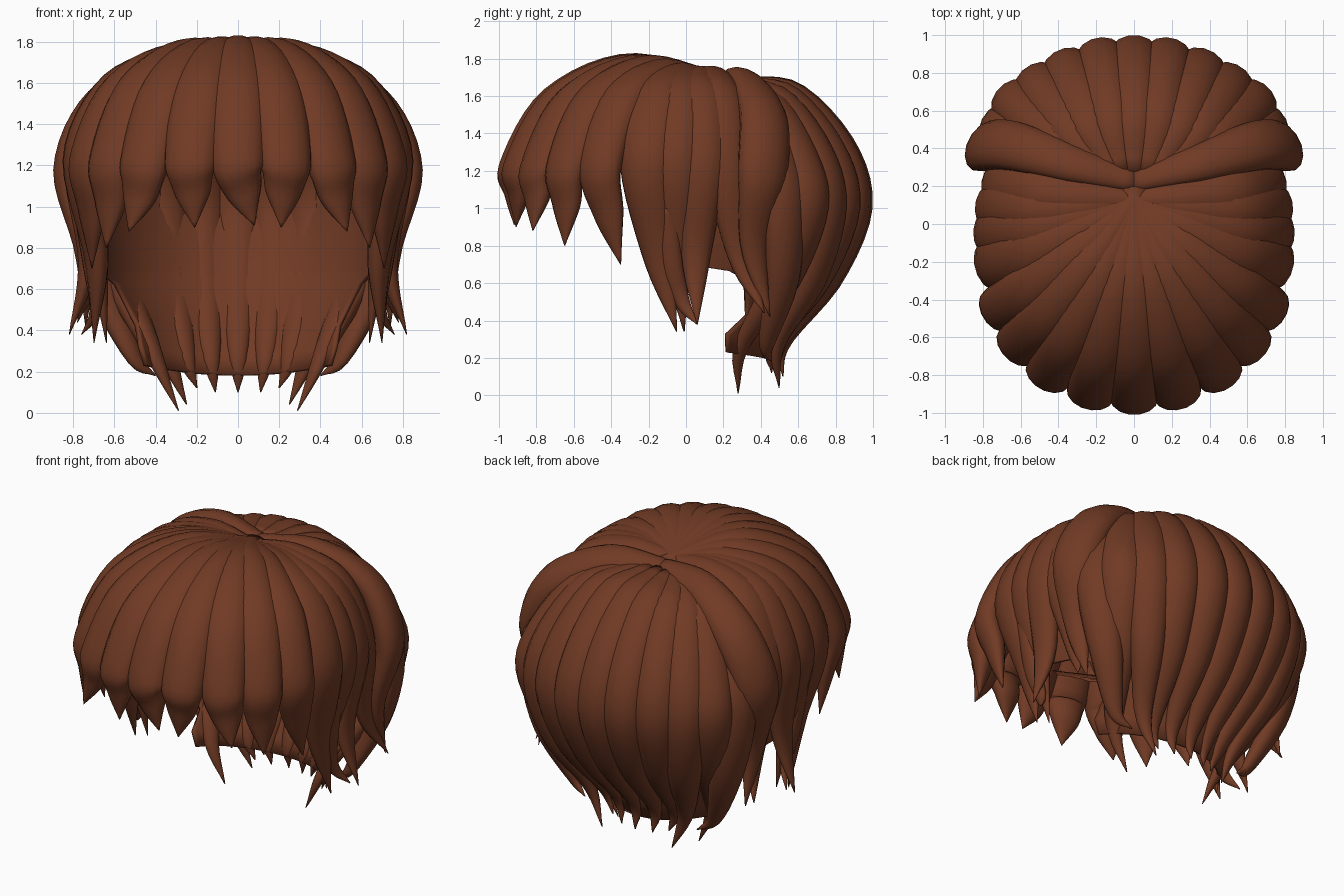
import bpy, bmesh, math
from mathutils import Vector

if "Cube" in bpy.data.objects:
    bpy.data.objects.remove(bpy.data.objects["Cube"])

mat = bpy.data.materials.new("brown_hair")
mat.diffuse_color = (0.165, 0.043, 0.018, 1)
mat.use_nodes = True
mat.node_tree.nodes["Principled BSDF"].inputs["Base Color"].default_value = mat.diffuse_color
CENTER = Vector((0, 0, 0.95))


def finish(bm, name):
    bmesh.ops.remove_doubles(bm, verts=bm.verts, dist=0.0005)
    bmesh.ops.recalc_face_normals(bm, faces=bm.faces)
    me = bpy.data.meshes.new(name)
    bm.to_mesh(me)
    bm.free()
    me.materials.append(mat)
    for p in me.polygons:
        p.use_smooth = True
    ob = bpy.data.objects.new(name, me)
    bpy.context.collection.objects.link(ob)
    return ob


def spline(vals, t):
    """Catmull-Rom through a list of vectors, t from 0 to 1"""
    n = len(vals) - 1
    i = min(int(t * n), n - 1)
    u = t * n - i
    b, c = vals[i], vals[i + 1]
    a = vals[i - 1] if i else b * 2 - c
    d = vals[i + 2] if i + 2 <= n else c * 2 - b
    return 0.5 * (2 * b + (c - a) * u + (2 * a - 5 * b + 4 * c - d) * u * u
                  + (3 * b - a - 3 * c + d) * u ** 3)


def lock(name, pts, widths, sx=1, flat=0.65, steps=28, sides=14):
    """Tapered lock whose outer face follows pts; widths are half widths"""
    P = [Vector((p[0] * sx, p[1], p[2])) for p in pts]
    W = [Vector((w, 0, 0)) for w in widths]
    bm = bmesh.new()
    rings = []
    for s in range(steps + 1):
        t = s / steps
        p = spline(P, t)
        w = max(spline(W, t).x, 0.002)
        tan = (spline(P, min(t + 0.01, 1)) - spline(P, max(t - 0.01, 0))).normalized()
        out = p - CENTER
        out.z *= 0.6 if out.z > 0 else 0.1
        out = (out - tan * out.dot(tan)).normalized()
        side = tan.cross(out)
        d = w * flat
        c = p - out * d
        rings.append([bm.verts.new(c + side * w * math.cos(a) + out * d * math.sin(a))
                      for a in (2 * math.pi * k / sides for k in range(sides))])
    for r, q in zip(rings, rings[1:]):
        for k in range(sides):
            m = (k + 1) % sides
            bm.faces.new((r[k], r[m], q[m], q[k]))
    bm.faces.new(rings[0])
    bm.faces.new(rings[-1])
    return finish(bm, name)


# inner cap: rows of z, half width, front depth, back depth, half sweep in degrees
rows = [(1.71, .02, .02, .02, 180), (1.67, .3, .35, .38, 180), (1.55, .54, .64, .62, 180),
        (1.42, .66, .77, .76, 180), (1.3, .72, .84, .84, 180), (1.2, .74, .85, .87, 112),
        (1.0, .74, .85, .88, 96), (.69, .69, .8, .75, 85), (.665, .685, .8, .74, 72),
        (.62, .67, .8, .715, 64), (.42, .59, .8, .61, 58), (.27, .53, .8, .53, 66),
        (.18, .51, .8, .5, 64)]
bm = bmesh.new()
N = 48
grid = []
for z, rx, yf, yb, A in rows:
    line = []
    for k in range(N + 1):
        a = math.radians(A) * (2 * k / N - 1)
        c = math.cos(a)
        lift = 0.06 * math.sin(a) ** 2 if z < 0.3 else 0
        line.append(bm.verts.new((rx * math.sin(a), c * (yb if c > 0 else yf), z + lift)))
    grid.append(line)
for r, q in zip(grid, grid[1:]):
    for k in range(N):
        bm.faces.new((r[k], r[k + 1], q[k + 1], q[k]))
cap = finish(bm, "inner_cap")
sol = cap.modifiers.new("thickness", 'SOLIDIFY')
sol.thickness = 0.02

# fringe and side locks fanning from the crown: widest point (x, y), tip, half width
fan = [("fringe", (0, -1.0), (.08, -.92, .91), .145),
       ("fringe", (.25, -.97), (.21, -.91, .9), .145),
       ("fringe", (.49, -.86), (.53, -.82, .88), .145),
       ("fringe", (.67, -.70), (.64, -.65, .8), .145),
       ("fringe", (.79, -.50), (.71, -.35, .7), .14),
       ("side_lock", (.84, -.24), (.70, -.05, .34), .15),
       ("side_lock", (.85, -.06), (.64, -.01, .34), .13),
       ("side_lock", (.84, .10), (.82, .06, .38), .13),
       ("side_lock", (.80, .24), (.78, .42, .44), .13)]
for i, (name, (x, y), tip, w) in enumerate(fan):
    top = 1.77 + 0.06 * min(1, max(0, -y / .7)) - .02 * abs(x)
    tx, ty, tz = tip
    pts = [(-x * .05, .15 - y * .06, 1.72),
           (x * .38, .08 + y * .40, top),
           (x * .78, .02 + y * .79, 1.63),
           (x, y, 1.24),
           (x * .6 + tx * .4, y * .6 + ty * .4, .5 * 1.22 + .5 * tz), tip]
    widths = (.05, .10, w * .95, w * .9, w * .64, .003)
    if tz < 0.6:
        pts[4] = (x * .65 + tx * .28, y * .45 + ty * .55 - .02, .74)
        widths = (.05, .10, w, w * .95, w * .6, .003)
    for sx in ((1, -1) if x else (1,)):
        lock(name, pts, widths, sx)

# large side sweep over each ear, and thin wisps in front of the ears
for sx in (1, -1):
    lock("ear_sweep", [(-.03, .25, 1.71), (.36, .36, 1.73), (.71, .46, 1.54), (.875, .45, 1.18),
                       (.78, .39, .78), (.74, .45, .42)],
         (.07, .11, .14, .14, .08, .003), sx)
    lock("wisp", [(.80, -.1, 1.0), (.75, -.08, .7), (.72, -.02, .5), (.76, .06, .38)],
         (.05, .06, .04, .003), sx)

# back locks: root x, widest point (x, y), tip, half width
back = [(0, (0, 1.0), (0, .52, .10), .125),
        (.07, (.2, .985), (.11, .5, .10), .125),
        (.11, (.4, .92), (.2, .46, .12), .13),
        (.13, (.57, .83), (.25, .5, .04), .13),
        (.14, (.71, .72), (.29, .28, .01), .13),
        (.14, (.79, .58), (.40, .46, .18), .13)]
for rx, (x, y), tip, w in back:
    tx, ty, tz = tip
    drop = .12 * x * x
    pts = [(rx, .28, 1.71),
           (rx * .4 + x * .55, .33 + (y - .33) * .42, 1.67 - drop),
           (x * .92, .33 + (y - .33) * .86, 1.36 - drop),
           (x, y, 1.0),
           (x * .78 + tx * .22, y * .6 + ty * .4 + .03, .6),
           (x * .35 + tx * .65, ty * .85 + y * .12, .27), tip]
    for sx in ((1, -1) if x else (1,)):
        lock("back_lock", pts, (.06, .12, w, w, w * .8, w * .4, .003), sx, flat=.75)
